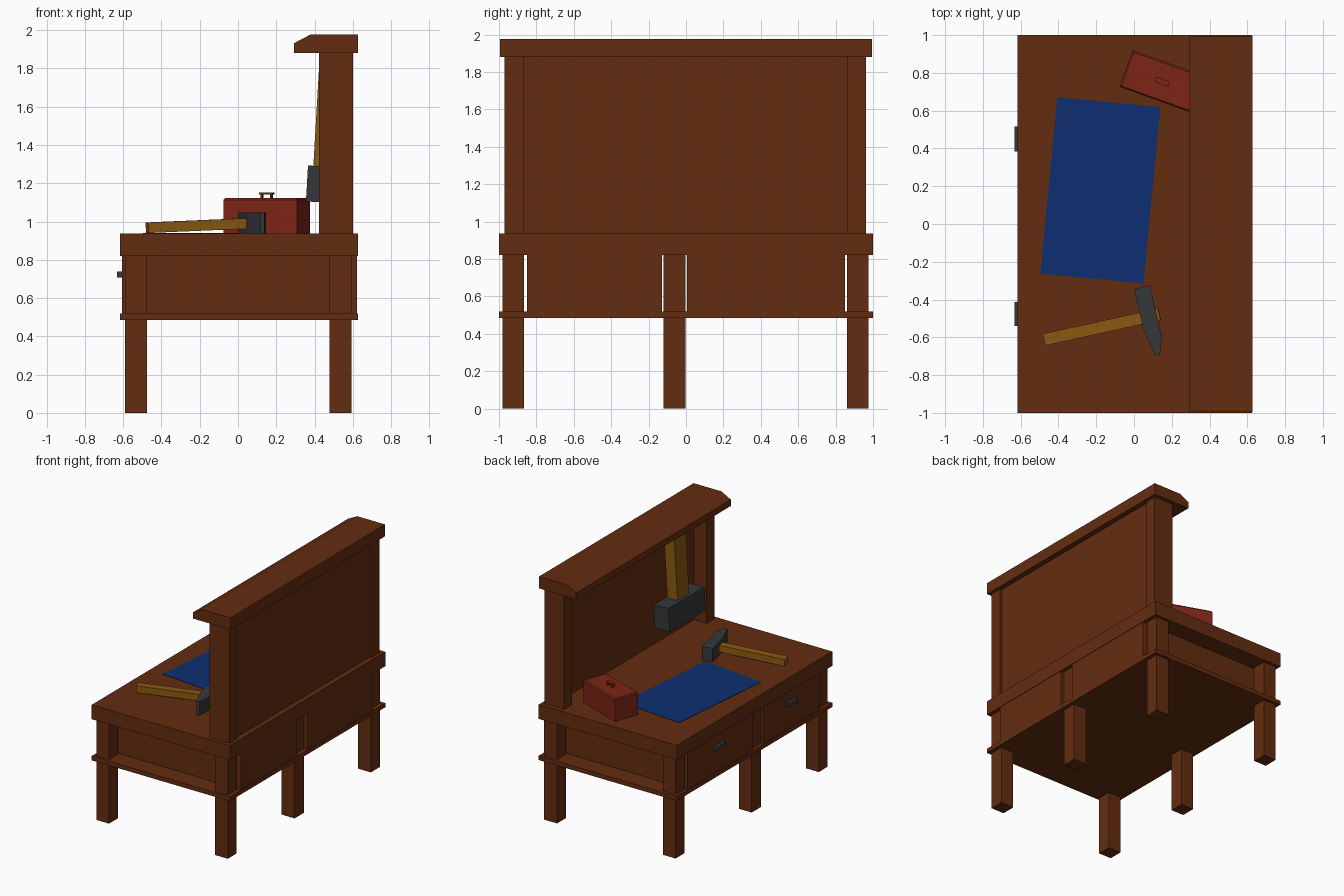
import bpy, bmesh, math
from mathutils import Matrix, Vector

if "Cube" in bpy.data.objects:
    bpy.data.objects.remove(bpy.data.objects["Cube"])


def mat(name, r, g, b):
    m = bpy.data.materials.new(name)
    m.diffuse_color = (r, g, b, 1)
    m.use_nodes = True
    m.node_tree.nodes["Principled BSDF"].inputs["Base Color"].default_value = m.diffuse_color
    return m


WOOD = mat("brown_wood", .125, .026, .005)
HANDLE = mat("yellow_wood", .26, .098, .006)
METAL = mat("dark_metal", .036, .039, .043)
BLUE = mat("blue_paper", .004, .028, .165)
RED = mat("red_paint", .2, .018, .007)


def finish(name, bm, material, matrix=None):
    bmesh.ops.recalc_face_normals(bm, faces=bm.faces[:])
    me = bpy.data.meshes.new(name)
    bm.to_mesh(me)
    bm.free()
    me.materials.append(material)
    ob = bpy.data.objects.new(name, me)
    bpy.context.collection.objects.link(ob)
    if matrix is not None:
        ob.matrix_world = matrix
    return ob


def box(name, x, y, z, material, matrix=None):
    """Box from (min, max) ranges."""
    bm = bmesh.new()
    bmesh.ops.create_cube(bm, size=1)
    for v in bm.verts:
        v.co = Vector([(r[0] + r[1]) / 2 + c * (r[1] - r[0]) for c, r in zip(v.co, (x, y, z))])
    return finish(name, bm, material, matrix)


def prism(name, pts, axis, lo, hi, material, matrix=None):
    """Extrude a 2D profile along y (points are x,z) or z (points are x,y)."""
    bm = bmesh.new()
    put = (lambda p, t: (p[0], t, p[1])) if axis == 'y' else (lambda p, t: (p[0], p[1], t))
    a = [bm.verts.new(put(p, lo)) for p in pts]
    b = [bm.verts.new(put(p, hi)) for p in pts]
    bm.faces.new(a)
    bm.faces.new(b[::-1])
    n = len(pts)
    for i in range(n):
        j = (i + 1) % n
        bm.faces.new((a[i], b[i], b[j], a[j]))
    return finish(name, bm, material, matrix)


def place(x, y, z, deg):
    return Matrix.Translation((x, y, z)) @ Matrix.Rotation(math.radians(deg), 4, 'Z')


TOP = .937

# Bench: top, lower shelf, six legs
box("bench_top", (-.617, .626), (-1, 1), (.82, TOP), WOOD)
box("lower_shelf", (-.617, .626), (-1, 1), (.485, .52), WOOD)
for x in ((-.59, -.475), (.477, .594)):
    for y in ((-.98, -.865), (-.12, -.002), (.86, .977)):
        box("leg", x, y, (0, .82), WOOD)

# Two drawers with pulls
for y, py in (((-.85, -.127), (-.54, -.412)), ((.006, .85), (.385, .515))):
    box("drawer", (-.607, .622), y, (.52, .82), WOOD)
    box("drawer_pull", (-.632, -.6), py, (.707, .738), METAL)

# Back wall: posts, panel, chamfered cap
for y in ((-.97, -.87), (.863, .963)):
    box("back_post", (.424, .602), y, (TOP, 1.88), WOOD)
box("back_panel", (.535, .585), (-.87, .863), (TOP, 1.88), WOOD)
prism("cap_beam", [(.293, 1.88), (.628, 1.88), (.628, 1.976), (.377, 1.976), (.293, 1.932)],
      'y', -.995, .995, WOOD)

# Blueprint sheet
box("paper_sheet", (-.274, .274), (-.469, .469), (0, .003), BLUE, place(-.178, .178, TOP, -5.5))

# Toolbox: body, lid with slightly chamfered edge, handle
m = place(.15, .754, TOP, -19.8)
bm = bmesh.new()
rings = []
for z, i in ((0, 0), (.175, 0), (.185, .008)):
    rings.append([bm.verts.new((sx * (.204 - i), sy * (.103 - i), z))
                  for sx, sy in ((-1, -1), (1, -1), (1, 1), (-1, 1))])
for a, b in zip(rings, rings[1:]):
    for k in range(4):
        bm.faces.new((a[k], a[(k + 1) % 4], b[(k + 1) % 4], b[k]))
bm.faces.new(rings[0])
bm.faces.new(rings[-1])
finish("toolbox", bm, RED, m)
box("toolbox_grip", (-.038, .038), (-.014, .014), (.205, .215), RED, m)
for s in (-1, 1):
    box("toolbox_grip_post", sorted((s * .022, s * .03)), (-.012, .012), (.18, .206), RED, m)

# Small hammer lying on the bench
head = place(.042, -.334, TOP, 13)
prism("hammer_head", [(-.043, 0), (.043, 0), (.043, -.28), (.012, -.372), (-.012, -.372), (-.043, -.215)],
      'z', 0, .11, METAL, head)
shaft = place(-.474, -.612, TOP + .003, 12.4) @ Matrix.Rotation(math.radians(-2.4), 4, 'Y')
box("hammer_handle", (0, .625), (-.032, .032), (0, .055), HANDLE, shaft)

# Large hammer leaning on the back wall
lean = Matrix.Translation((.355, -.528, 1.105)) @ Matrix.Rotation(math.radians(3.3), 4, 'Y')
box("big_hammer_head", (0, .135), (-.231, .231), (0, .188), METAL, lean)
box("big_hammer_handle", (.028, .12), (-.075, .075), (.1, .76), HANDLE, lean)
